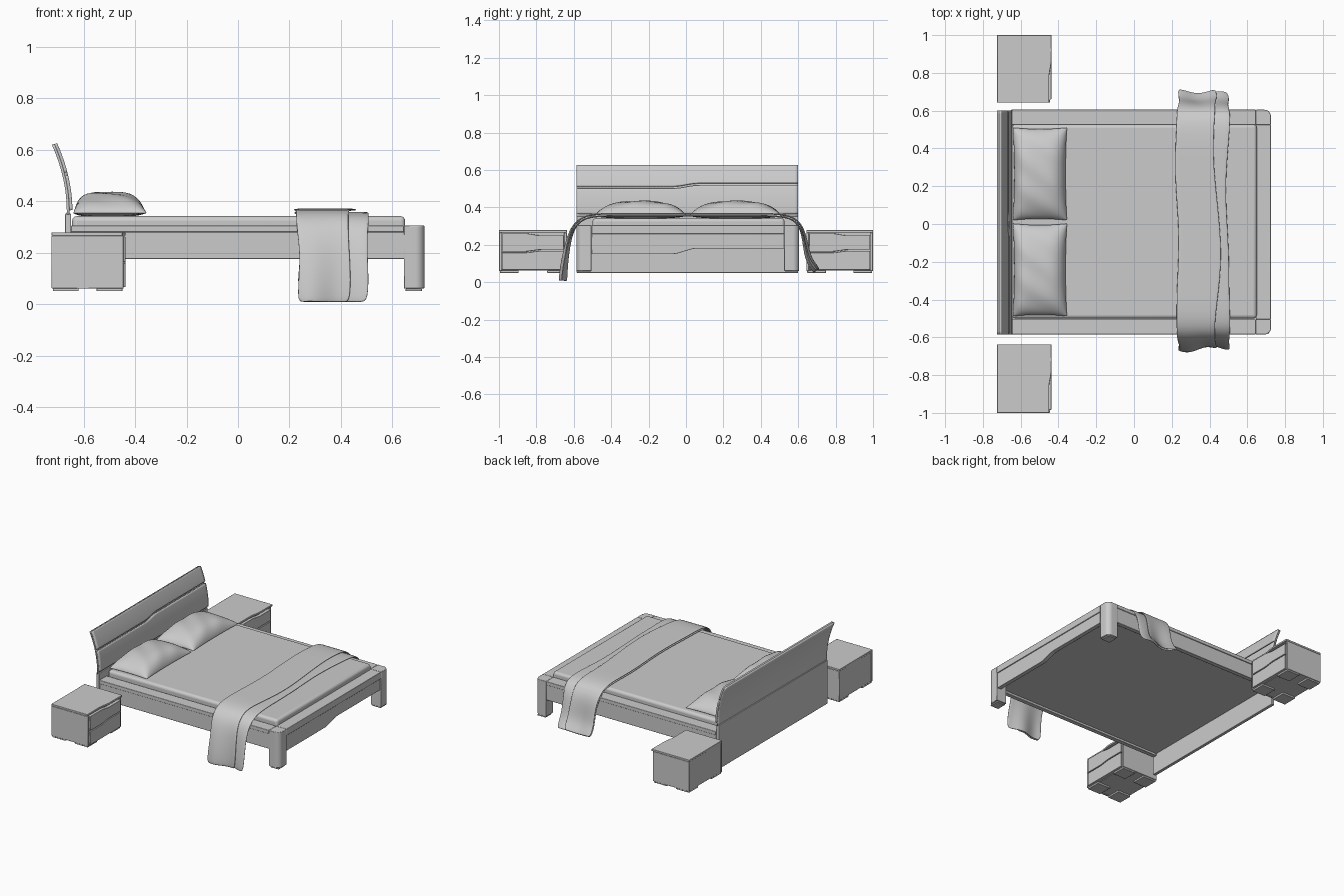
import bpy, bmesh, math
from mathutils import Vector

if "Cube" in bpy.data.objects:
    bpy.data.objects.remove(bpy.data.objects["Cube"])


def finish(name, bm, bevel=0.0, thick=0.0, subsurf=0, segs=2):
    bmesh.ops.remove_doubles(bm, verts=bm.verts, dist=1e-5)
    bmesh.ops.recalc_face_normals(bm, faces=bm.faces)
    me = bpy.data.meshes.new(name)
    bm.to_mesh(me)
    bm.free()
    ob = bpy.data.objects.new(name, me)
    bpy.context.collection.objects.link(ob)
    if thick:
        m = ob.modifiers.new("thickness", 'SOLIDIFY')
        m.thickness, m.offset = thick, 0
    if bevel:
        m = ob.modifiers.new("bevel", 'BEVEL')
        m.width, m.segments, m.limit_method = bevel, segs, 'ANGLE'
    if subsurf:
        m = ob.modifiers.new("smooth", 'SUBSURF')
        m.levels = m.render_levels = subsurf
    bpy.ops.object.select_all(action='DESELECT')
    ob.select_set(True)
    bpy.context.view_layer.objects.active = ob
    bpy.ops.object.shade_smooth_by_angle(angle=math.radians(40))
    return ob


def prism(name, pts, axis, a, b, bevel=0.003, segs=2):
    """Extrude a 2D outline along 'x' (outline in y,z) or 'z' (outline in x,y)."""
    bm = bmesh.new()
    place = (lambda p, h: (h, *p)) if axis == 'x' else (lambda p, h: (*p, h))
    lo = [bm.verts.new(place(p, a)) for p in pts]
    hi = [bm.verts.new(place(p, b)) for p in pts]
    bm.faces.new(lo)
    bm.faces.new(hi)
    for i in range(len(pts)):
        j = (i + 1) % len(pts)
        bm.faces.new((lo[i], lo[j], hi[j], hi[i]))
    return finish(name, bm, bevel, segs=segs)


def box(name, x, y, z, bevel=0.003, segs=2):
    pts = [(x[0], y[0]), (x[1], y[0]), (x[1], y[1]), (x[0], y[1])]
    return prism(name, pts, 'z', z[0], z[1], bevel, segs)


def sheet(name, f, nu, nv, **kw):
    bm = bmesh.new()
    g = [[bm.verts.new(f(i / nu, j / nv)) for j in range(nv + 1)] for i in range(nu + 1)]
    for i in range(nu):
        for j in range(nv):
            bm.faces.new((g[i][j], g[i + 1][j], g[i + 1][j + 1], g[i][j + 1]))
    return finish(name, bm, **kw)


def wave(y, mid, half, lo, hi):
    """Smooth step from lo to hi around mid: the motif on every front."""
    t = min(1, max(0, (y - mid + half) / (2 * half)))
    return lo + (hi - lo) * t * t * (3 - 2 * t)


def wavy_line(y0, y1, mid, half, lo, hi):
    ys = [y0] + [mid - half + half * k / 5 for k in range(11)] + [y1]
    return [(y, wave(y, mid, half, lo, hi)) for y in ys]


Y0, Y1 = -0.585, 0.605

# Bed frame: legs with one rounded outer corner, pads, rails, slat board
for tag, yo, s in (("near", Y0, 1), ("far", Y1, -1)):
    r, d = 0.035, 0.08
    arc = [(0.725 - r + r * math.sin(a), yo + s * (r - r * math.cos(a)))
           for a in [math.pi / 2 * k / 8 for k in range(9)]]
    prism("foot_leg_" + tag, [(0.645, yo)] + arc + [(0.725, yo + s * d), (0.645, yo + s * d)],
          'z', 0.06, 0.305)
    ya, yb = sorted((yo + s * 0.006, yo + s * 0.074))
    box("leg_pad_" + tag, (0.652, 0.716), (ya, yb), (0.05, 0.06))
    ya, yb = sorted((yo, yo + s * d))
    box("side_rail_cap_" + tag, (-0.65, 0.645), (ya, yb), (0.28, 0.305))
    ya, yb = sorted((yo + s * 0.004, yo + s * 0.035))
    box("side_rail_" + tag, (-0.65, 0.65), (ya, yb), (0.175, 0.281))
box("foot_rail_cap", (0.645, 0.725), (Y0 + 0.08, Y1 - 0.08), (0.258, 0.305))
prism("foot_rail", wavy_line(-0.505, 0.525, -0.01, 0.07, 0.15, 0.18)
      + [(0.525, 0.26), (-0.505, 0.26)], 'x', 0.69, 0.719, 0.002)
box("slat_board", (-0.65, 0.70), (Y0 + 0.03, Y1 - 0.03), (0.19, 0.21))

# Mattress
box("mattress", (-0.645, 0.65), (-0.5, 0.527), (0.205, 0.342), 0.018, 4)

# Headboard: straight lower panel, curved back, two front boards with a wavy gap
box("headboard_lower_panel", (-0.672, -0.65), (Y0, 0.6), (0.05, 0.352))


def curve_x(z):
    return -0.655 - 0.06 * ((z - 0.36) / 0.265) ** 2


def curved_board(name, lo, hi, dx, thick):
    def f(u, v):
        y = Y0 + u * (0.6 - Y0)
        z = lo(y) + v * (hi(y) - lo(y))
        return (curve_x(z) + dx, y, z)
    return sheet(name, f, 64, 14, thick=thick)


curved_board("headboard_back", lambda y: 0.345, lambda y: 0.622, -0.006, 0.01)
curved_board("headboard_lower_board", lambda y: 0.365,
             lambda y: wave(y, 0, 0.07, 0.50, 0.517), 0.005, 0.012)
curved_board("headboard_upper_board", lambda y: wave(y, 0, 0.07, 0.512, 0.529),
             lambda y: 0.624, 0.005, 0.012)

# Pillows: closed cushions, pinched between the corners
for k, cy in enumerate((-0.243, 0.265)):
    def pillow(u, v, cy=cy, k=k):
        t = -math.cos(math.pi * u)
        a = 2 * math.pi * v
        s = math.cos(a)
        h = max(0, 1 - s ** 4) ** 0.6 * max(0, 1 - abs(t) ** 2.6) ** 0.6
        x = -0.498 + 0.143 * s * (1 - 0.05 * (1 - t * t)) - 0.008 * h
        y = cy + 0.245 * t * (1 - 0.03 * (1 - s * s))
        ripple = 0.003 * math.sin(9 * t + 4 * s + k) * h
        z = 0.354 + (0.08 * h + ripple if a < math.pi else -0.014 * h)
        return (x, y, z)
    sheet("pillow_%d" % (k + 1), pillow, 32, 48)

# Throw blanket: path rows (y, z, left x, fold x, right x), hung over both sides
rows = [(-0.645, 0.004, 0.23, 0.435, 0.505), (-0.64, 0.09, 0.235, 0.44, 0.51),
        (-0.625, 0.19, 0.24, 0.435, 0.505), (-0.605, 0.27, 0.23, 0.43, 0.505),
        (-0.57, 0.325, 0.225, 0.43, 0.51), (-0.50, 0.352, 0.225, 0.43, 0.51),
        (-0.35, 0.352, 0.225, 0.45, 0.505), (-0.18, 0.352, 0.235, 0.465, 0.505),
        (0.0, 0.352, 0.235, 0.455, 0.495), (0.18, 0.352, 0.22, 0.435, 0.485),
        (0.35, 0.352, 0.215, 0.42, 0.495), (0.52, 0.352, 0.225, 0.425, 0.51),
        (0.59, 0.325, 0.225, 0.43, 0.51), (0.62, 0.26, 0.235, 0.43, 0.50),
        (0.632, 0.18, 0.24, 0.435, 0.50), (0.648, 0.11, 0.235, 0.44, 0.505),
        (0.69, 0.052, 0.23, 0.435, 0.50)]


def blanket(name, left, right, lift):
    n = len(rows) - 1

    def f(u, v):
        i = round(u * n)
        r, p, q = rows[i], rows[max(0, i - 1)], rows[min(n, i + 1)]
        out = Vector((0, p[1] - q[1], q[0] - p[0])).normalized()
        hang = max(0, 0.32 - r[1]) / 0.32
        x = r[left] + v * (r[right] - r[left])
        push = lift + 0.003 + hang * (0.016 * math.sin(28 * x + (1.5 if r[0] > 0 else 0)) + 0.004)
        pos = Vector((x, r[0], r[1])) + out * push
        pos.z = max(pos.z, 0.004)
        return pos
    return sheet(name, f, n, 8, thick=0.008, subsurf=2)


blanket("blanket_under_layer", 2, 4, 0.0)
blanket("blanket_folded_layer", 2, 3, 0.012)

# Nightstands: carcass, top, two wavy drawer fronts, four flat feet
for tag, ya, yb in (("near", -1.0, -0.637), ("far", 0.643, 1.0)):
    n = "nightstand_" + tag
    mid = (ya + yb) / 2
    box(n + "_body", (-0.722, -0.46), (ya + 0.004, yb - 0.004), (0.062, 0.27))
    for side, p, q in (("a", ya, ya + 0.014), ("b", yb - 0.014, yb)):
        box(n + "_side_" + side, (-0.725, -0.445), (p, q), (0.06, 0.266))
    # Top panel with a wavy finger recess on its front edge
    edge = wavy_line(ya, yb, mid, 0.05, -0.45, -0.437)
    prism(n + "_top", [(x, y) for y, x in edge] + [(-0.725, yb), (-0.725, ya)],
          'z', 0.266, 0.279, 0.002)
    lower = wavy_line(ya + 0.016, yb - 0.016, mid, 0.05, 0.158, 0.168)
    upper = wavy_line(ya + 0.016, yb - 0.016, mid, 0.05, 0.262, 0.25)
    prism(n + "_lower_drawer", lower + [(yb - 0.016, 0.066), (ya + 0.016, 0.066)],
          'x', -0.462, -0.438, 0.002)
    prism(n + "_upper_drawer", upper + [(y, z + 0.006) for y, z in reversed(lower)],
          'x', -0.462, -0.438, 0.002)
    for i, x in enumerate((-0.72, -0.55)):
        for j, y in enumerate((ya + 0.005, yb - 0.105)):
            box(n + "_foot_%d%d" % (i, j), (x, x + 0.1), (y, y + 0.1), (0.05, 0.063), 0.002)
